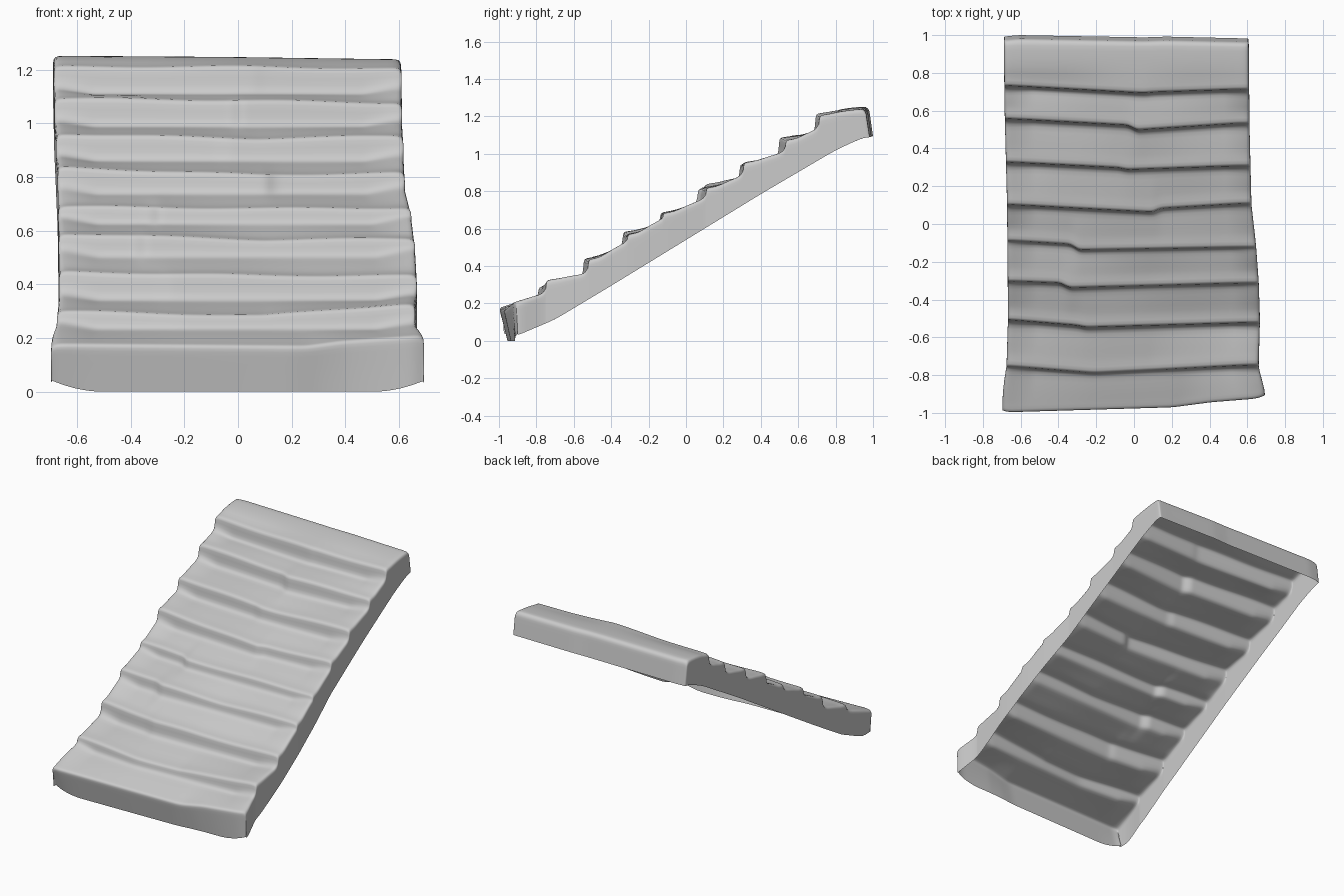
import bpy, bmesh, math

cube = bpy.data.objects.get("Cube")
if cube:
    bpy.data.objects.remove(cube, do_unlink=True)

stone = bpy.data.materials.new("pale grey stone")
stone.use_nodes = True
COLOUR = (0.6, 0.6, 0.6, 1)
stone.diffuse_color = COLOUR
stone.node_tree.nodes["Principled BSDF"].inputs["Base Color"].default_value = COLOUR


def interp(pts, t):
    """Piecewise linear value through (t, value) points."""
    if t <= pts[0][0]:
        return pts[0][1]
    for (a, va), (b, vb) in zip(pts, pts[1:]):
        if t <= b:
            return va + (vb - va) * (t - a) / (b - a)
    return pts[-1][1]


# Each step: jog position, nose y (left, before jog, after jog, right),
# nose z (left, middle, right) and height of the riser's foot
STEPS = [
    (-0.20, (-.75, -.785, -.785, -.745), (.303, .285, .328), .23),
    (-0.28, (-.505, -.535, -.545, -.52), (.45, .435, .435), .338),
    (-0.37, (-.30, -.31, -.335, -.31), (.592, .568, .573), .5),
    (-0.31, (-.085, -.105, -.135, -.12), (.693, .685, .687), .622),
    (0.15, (.105, .065, .085, .11), (.838, .81, .817), .735),
    (-0.03, (.33, .30, .29, .31), (.963, .945, .955), .857),
    (0.03, (.56, .525, .50, .535), (1.095, 1.087, 1.078), .985),
    (0.12, (.735, .695, .70, .715), (1.213, 1.213, 1.205), 1.107),
]
RIGHT_EDGE = [(-1, .695), (-.88, .692), (-.76, .66), (-.5, .667), (-.3, .66), (-.1, .645), (.1, .622), (.5, .612), (1, .607)]
LEFT_EDGE = [(-1, -.697), (-.88, -.695), (-.75, -.675), (-.5, -.667), (.1, -.672), (.6, -.685), (1, -.69)]
BOTTOM = [(-.97, .04), (-.9, .03), (-.7, .115), (-.4, .295), (0, .54), (.4, .785), (.8, 1.02), (.9, 1.07), (.98, 1.095)]
FRONT_Y = [(-.68, -.988), (-.65, -.998), (.2, -.972), (.4, -.945), (.64, -.925), (.68, -.908)]
FRONT_Z = [(-.69, .182), (.25, .174), (.38, .192), (.69, .214)]


def section(u):
    """Stepped (y, z) profile at the sideways position u."""
    side = max(0, abs(u) - .53) / .14          # treads curl up near the sides
    fy, fz = interp(FRONT_Y, u), interp(FRONT_Z, u)
    rows = [(fy, fz - .016), (fy + .004, fz - .002), (fy + .03, fz + .004)]
    py, pz = rows[-1]
    for i, (jog, ys, zs, foot) in enumerate(STEPS):
        y = interp([(-.67, ys[0]), (jog - .02, ys[1]), (jog + .02, ys[2]), (.62, ys[3])], u)
        z = interp([(-.67, zs[0]), (.1, zs[1]), (.62, zs[2])], u)
        z += .003 * math.sin(9 * u + 2 * i)
        foot += .022 * side
        by = y - .016 - .015 * side
        for t in (.35, .75):
            rows.append((py + (by - py) * t, pz + (foot - pz) * t + .002))
        rows += [(by, foot), (y - .006, foot + (z - foot) * .3),
                 (y - .003, z - .012), (y + .004, z + .001), (y + .05, z + .005)]
        py, pz = rows[-1]
    top = interp([(-.6, 1.252), (0, 1.248), (.6, 1.24)], u)
    back = interp([(-.68, .972), (-.6, .98), (.1, .968), (.22, .972), (.68, .962)], u)
    rows += [(.82, top - .012), (.93, top), (back - .015, top), (back, top - .016)]
    return rows


# Sheet of treads and risers
COLS = 46
us = [-.68, -.672, -.645] + [-.61 + 1.22 * i / COLS for i in range(COLS + 1)] + [.645, .672, .68]
bm = bmesh.new()
grid = []
for u in us:
    column = []
    drop = .016 if abs(u) > .675 else .002 if abs(u) > .66 else 0
    for y, z in section(u):
        lo, hi = interp(LEFT_EDGE, y), interp(RIGHT_EDGE, y)
        x = lo + (hi - lo) * (u + .68) / 1.36
        column.append(bm.verts.new((x, y, z - drop)))
    grid.append(column)
for a, b in zip(grid, grid[1:]):
    for j in range(len(a) - 1):
        bm.faces.new((a[j], b[j], b[j + 1], a[j + 1]))

# Hanging skirt around the open underside, in three bands
last = len(grid[0]) - 1
front = [c[0] for c in grid]
rear = [c[last] for c in reversed(grid)]
ring = front + grid[-1][1:last] + rear + grid[0][last - 1:0:-1]
lean = {v: interp([(-.69, .04), (.3, .035), (.69, .01)], v.co.x) for v in front}
lean.update({v: .02 for v in rear})
feet = []
for v in ring:
    x, y, z = v.co
    if y < -.9 and v in lean:
        low = .04 * (max(0, abs(x) - .5) / .19) ** 2
    else:
        low = interp(BOTTOM, y)
    feet.append(v.co.copy())
    feet[-1].y += lean.get(v, 0)
    feet[-1].z = low
prev = ring
for t in (.15, .55, 1):
    new = [bm.verts.new(v.co.lerp(foot, t)) for v, foot in zip(ring, feet)]
    for i in range(len(ring)):
        k = (i + 1) % len(ring)
        bm.faces.new((prev[i], new[i], new[k], prev[k]))
    prev = new

mesh = bpy.data.meshes.new("stair_flight")
bm.to_mesh(mesh)
bm.free()
mesh.materials.append(stone)
stairs = bpy.data.objects.new("stair_flight", mesh)
bpy.context.collection.objects.link(stairs)

# Worn, rounded stone
sub = stairs.modifiers.new("worn_edges", "SUBSURF")
sub.levels = sub.render_levels = 1
for p in mesh.polygons:
    p.use_smooth = True
